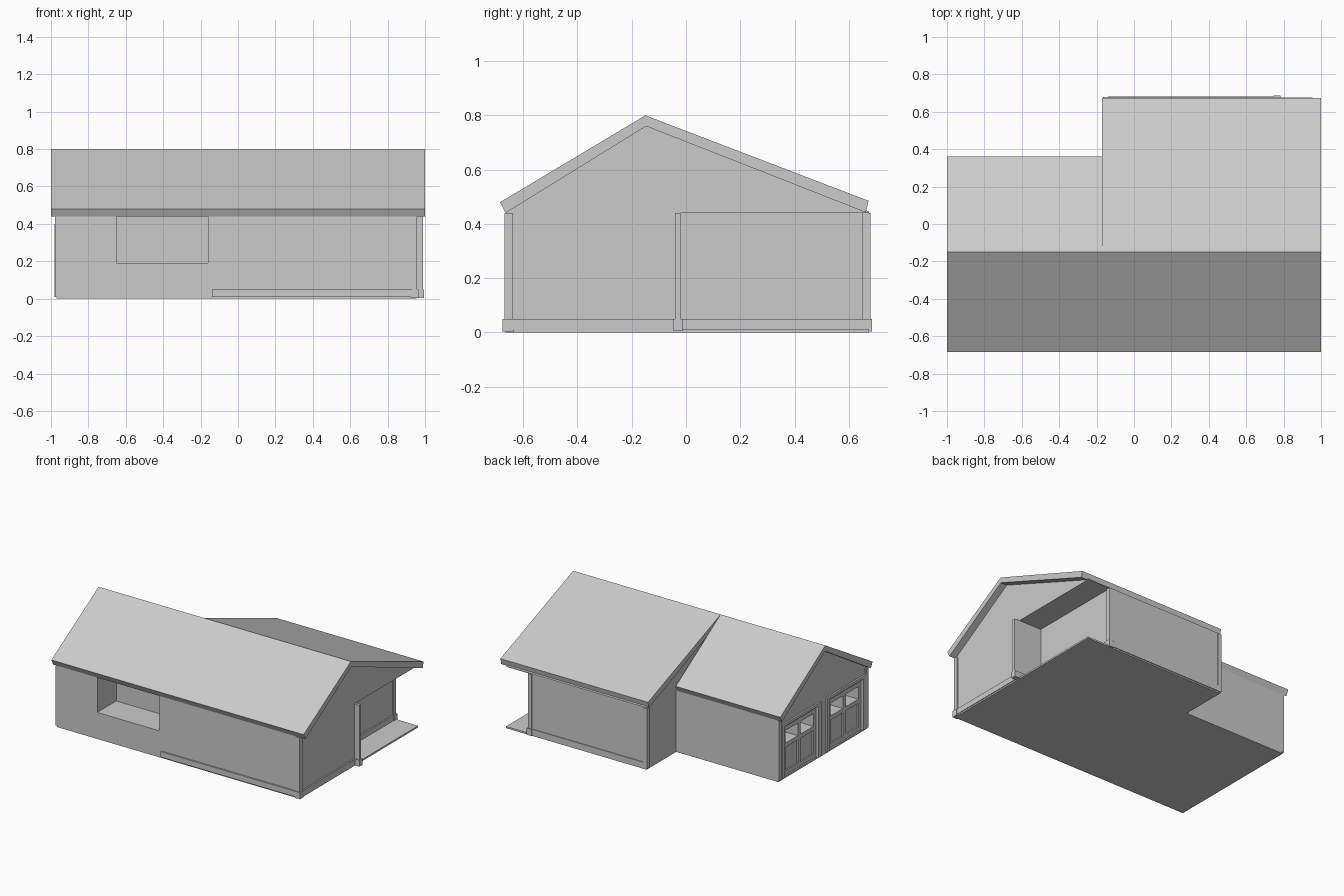
import bpy, bmesh

if "Cube" in bpy.data.objects:
    bpy.data.objects.remove(bpy.data.objects["Cube"])


def mesh_object(name, bm):
    bmesh.ops.recalc_face_normals(bm, faces=bm.faces)
    me = bpy.data.meshes.new(name)
    bm.to_mesh(me)
    bm.free()
    ob = bpy.data.objects.new(name, me)
    bpy.context.collection.objects.link(ob)
    return ob


def prism(name, profile, x0, x1):
    """Extrude a (y, z) profile along x."""
    bm = bmesh.new()
    face = bm.faces.new([bm.verts.new((x0, y, z)) for y, z in profile])
    ext = bmesh.ops.extrude_face_region(bm, geom=[face])
    moved = [v for v in ext["geom"] if isinstance(v, bmesh.types.BMVert)]
    bmesh.ops.translate(bm, verts=moved, vec=(x1 - x0, 0, 0))
    return mesh_object(name, bm)


def box(name, x0, x1, y0, y1, z0, z1):
    return prism(name, [(y0, z0), (y1, z0), (y1, z1), (y0, z1)], x0, x1)


def cut(body, *bounds):
    """Subtract a box from a body."""
    cutter = box("cutter", *bounds)
    cutter.hide_render = True
    mod = body.modifiers.new("cut", "BOOLEAN")
    mod.operation = "DIFFERENCE"
    mod.solver = "EXACT"
    mod.object = cutter
    bpy.context.view_layer.objects.active = body
    bpy.ops.object.modifier_apply(modifier=mod.name)
    bpy.data.objects.remove(cutter)


FRONT, BACK, WING_BACK = -0.665, 0.675, 0.34
LEFT, SPLIT, GABLE, PORCH = -0.97, -0.16, 0.95, 0.77


def walls(name, back, x0, x1):
    return prism(name, [(FRONT, 0.01), (FRONT, 0.445), (-0.147, 0.765),
                        (back, 0.445), (back, 0.01)], x0, x1)


# House body with the rear corner porch carved out
house = walls("house_walls", BACK, SPLIT, GABLE)
cut(house, PORCH, 1.1, -0.03, 0.9, -0.1, 0.44)

# Garage wing with the front recess
garage = walls("garage_walls", WING_BACK, LEFT, SPLIT)
cut(garage, -0.65, SPLIT + 0.02, -0.8, -0.45, 0.19, 0.44)

# Roof slabs: shallow rear slope over the house, symmetric over the garage
prism("house_roof", [(-0.685, 0.48), (-0.15, 0.80), (0.673, 0.485), (0.663, 0.442),
                     (-0.147, 0.76), (-0.665, 0.44)], -0.17, 1.0)
prism("garage_roof", [(-0.685, 0.48), (-0.15, 0.80), (0.36, 0.48), (0.34, 0.44),
                      (-0.147, 0.76), (-0.665, 0.44)], -1.0, -0.17)

# Floor slab and porch
box("house_slab", SPLIT, 0.955, FRONT, BACK, 0.0, 0.012)
box("garage_slab", LEFT, SPLIT, FRONT, WING_BACK, 0.0, 0.012)
box("porch_fin", PORCH - 0.01, 0.99, -0.04, -0.02, 0.01, 0.44)
box("porch_fin_foot", PORCH, 0.995, -0.046, -0.012, 0.005, 0.05)

# Base boards
box("front_base_board", -0.14, GABLE + 0.01, FRONT - 0.01, FRONT + 0.01, 0.01, 0.05)
box("side_base_board", GABLE - 0.01, GABLE + 0.01, FRONT, -0.04, 0.01, 0.05)
box("porch_base_board", PORCH - 0.01, PORCH + 0.01, -0.03, BACK, 0.01, 0.05)
box("back_base_board", -0.14, PORCH, BACK - 0.01, BACK + 0.006, 0.01, 0.05)

# Corner boards and their feet
corners = [(GABLE, FRONT), (PORCH, BACK)]
for i, (x, y) in enumerate(corners):
    s = 1 if y > 0 else -1
    ya, yb = sorted((y - s * 0.025, y + s * 0.005))
    box(f"corner_board_{i}", x - 0.02, x + 0.008, ya, yb, 0.01, 0.44)
    box(f"corner_foot_{i}", x - 0.025, x + 0.014, ya - 0.006, yb + 0.006, 0.003, 0.05)
box("back_left_corner_board", SPLIT - 0.006, SPLIT + 0.02,
    BACK - 0.025, BACK + 0.005, 0.01, 0.44)

# Garage doors: recessed opening, stiles and rails, window pockets, casing
TOP = 0.38
for i, (y0, y1) in enumerate([(-0.61, -0.23), (-0.10, 0.28)]):
    cut(garage, LEFT - 0.1, LEFT + 0.02, y0, y1, 0.012, TOP)
    mid = (y0 + y1) / 2
    for a, b in ((y0 + 0.03, mid - 0.015), (mid + 0.015, y1 - 0.03)):
        cut(garage, LEFT - 0.1, LEFT + 0.12, a, b, 0.24, 0.33)
    for j, y in enumerate((y0 + 0.015, mid, y1 - 0.015)):
        box(f"door_{i}_stile_{j}", LEFT + 0.008, LEFT + 0.025,
            y - 0.015, y + 0.015, 0.012, TOP)
    for j, z in enumerate((0.027, 0.225, 0.345)):
        box(f"door_{i}_rail_{j}", LEFT + 0.010, LEFT + 0.025,
            y0, y1, z - 0.015, z + 0.015)
    for j, y in enumerate((y0 - 0.015, y1 + 0.015)):
        box(f"door_{i}_casing_{j}", LEFT - 0.012, LEFT + 0.01,
            y - 0.015, y + 0.015, 0.01, TOP + 0.02)
    box(f"door_{i}_header", LEFT - 0.012, LEFT + 0.01, y0, y1, TOP, TOP + 0.02)

# Garage corner boards
for name, y in (("front", FRONT + 0.012), ("back", WING_BACK - 0.012)):
    box(f"garage_{name}_corner_board", LEFT - 0.008, LEFT + 0.01,
        y - 0.014, y + 0.014, 0.01, 0.44)
